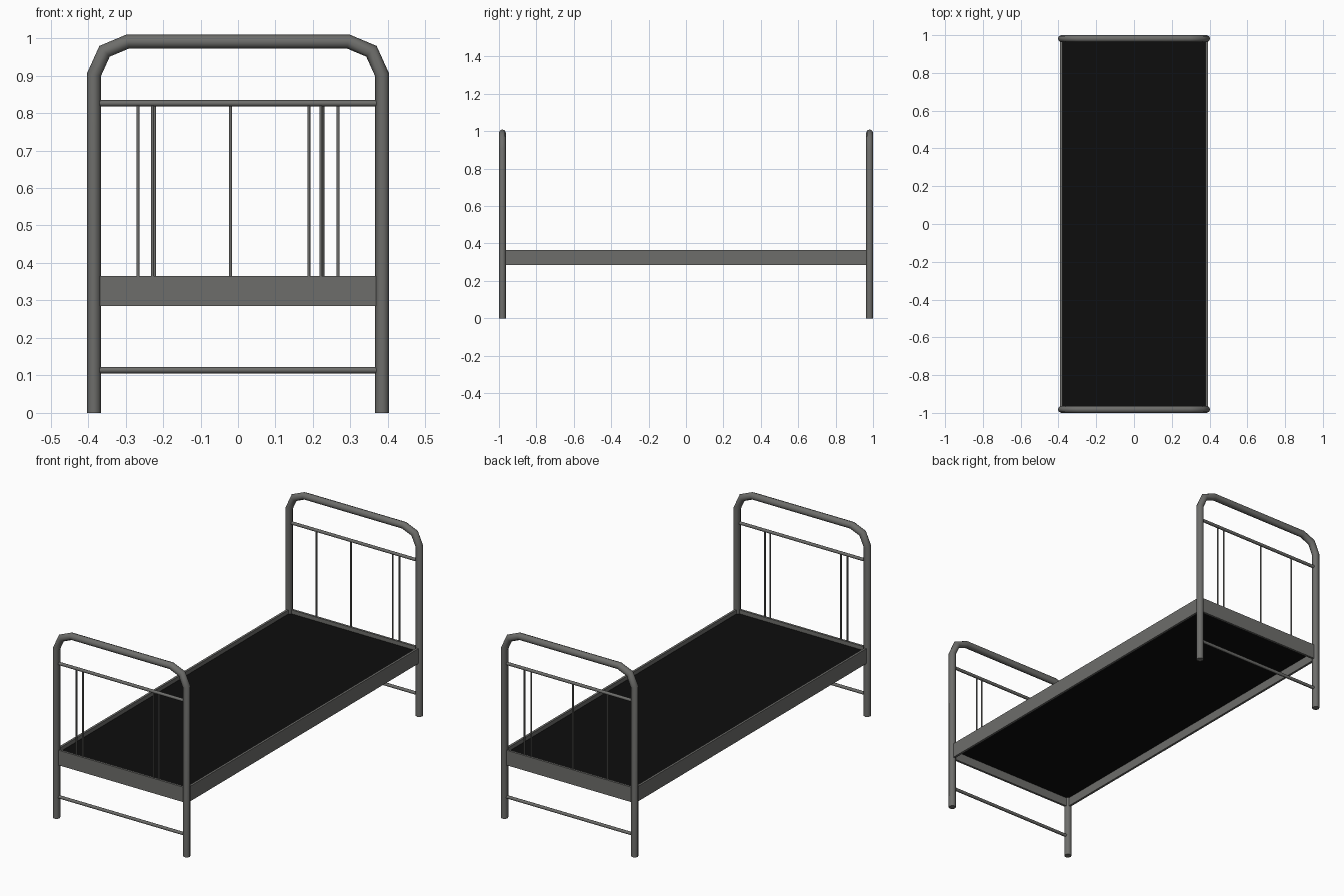
import bpy, bmesh, math
from mathutils import Vector

if "Cube" in bpy.data.objects:
    bpy.data.objects.remove(bpy.data.objects["Cube"])


def material(name, rgb):
    m = bpy.data.materials.new(name)
    m.diffuse_color = (*rgb, 1)
    m.use_nodes = True
    m.node_tree.nodes["Principled BSDF"].inputs["Base Color"].default_value = m.diffuse_color
    return m


steel = material("grey steel", (0.155, 0.155, 0.147))
black = material("black base", (0.004, 0.004, 0.004))


def finish(name, bm, mat, smooth=False):
    bmesh.ops.recalc_face_normals(bm, faces=bm.faces)
    me = bpy.data.meshes.new(name)
    bm.to_mesh(me)
    bm.free()
    me.materials.append(mat)
    ob = bpy.data.objects.new(name, me)
    bpy.context.collection.objects.link(ob)
    if smooth:
        bpy.ops.object.select_all(action='DESELECT')
        ob.select_set(True)
        bpy.context.view_layer.objects.active = ob
        bpy.ops.object.shade_smooth_by_angle(angle=math.radians(50))
    return ob


def tube(name, path, y, r, sides=8):
    """Sweep a polygon along an x/z path with mitred bends."""
    pts = [Vector((x, 0, z)) for x, z in path]
    bm = bmesh.new()
    rings = []
    for i, p in enumerate(pts):
        a = (p - pts[i - 1]).normalized() if i else (pts[1] - p).normalized()
        b = (pts[i + 1] - p).normalized() if i < len(pts) - 1 else a
        t = (a + b).normalized()
        n = Vector((-t.z, 0, t.x)) / t.dot(a)
        ring = []
        for k in range(sides):
            ang = 2 * math.pi * k / sides
            off = n * r * math.sin(ang) + Vector((0, r * math.cos(ang), 0))
            ring.append(bm.verts.new(p + off + Vector((0, y, 0))))
        rings.append(ring)
    for r0, r1 in zip(rings, rings[1:]):
        for k in range(sides):
            j = (k + 1) % sides
            bm.faces.new((r0[k], r0[j], r1[j], r1[k]))
    bm.faces.new(rings[0])
    bm.faces.new(rings[-1])
    return finish(name, bm, steel, True)


def box(name, centre, size, mat):
    bm = bmesh.new()
    bmesh.ops.create_cube(bm, size=1)
    for v in bm.verts:
        v.co = Vector(c + s * q for c, s, q in zip(centre, size, v.co))
    return finish(name, bm, mat)


X, Y, R = 0.3845, 0.9815, 0.0185
half = [(-X, 0), (-X, 0.902), (-0.356, 0.965), (-0.294, 0.991)]
arch = half + [(-x, z) for x, z in reversed(half)]

# End frames: bent tube, cross bars, uneven spindles, end rail
ends = {
    "foot": (-Y, (-0.267, -0.228, 0.189, 0.221)),
    "head": (Y, (-0.223, -0.02, 0.226, 0.267)),
}
for end, (y, spindles) in ends.items():
    tube(end + "_frame", arch, y, R)
    tube(end + "_upper_bar", [(-X, 0.826), (X, 0.826)], y, 0.0085)
    tube(end + "_lower_bar", [(-X, 0.114), (X, 0.114)], y, 0.0085)
    for i, x in enumerate(spindles):
        tube(f"{end}_spindle_{i + 1}", [(x, 0.36), (x, 0.826)], y, 0.0042)
    box(end + "_rail", (0, y, 0.325), (2 * X, 0.012, 0.08), steel)

# Side rails
for side, s in (("left", -1), ("right", 1)):
    box(side + "_rail", (s * X, 0, 0.325), (0.012, 2 * Y, 0.08), steel)

# Sleeping base set just below the rail tops
box("bed_base", (0, 0, 0.338), (2 * X - 0.01, 2 * Y - 0.01, 0.012), black)
